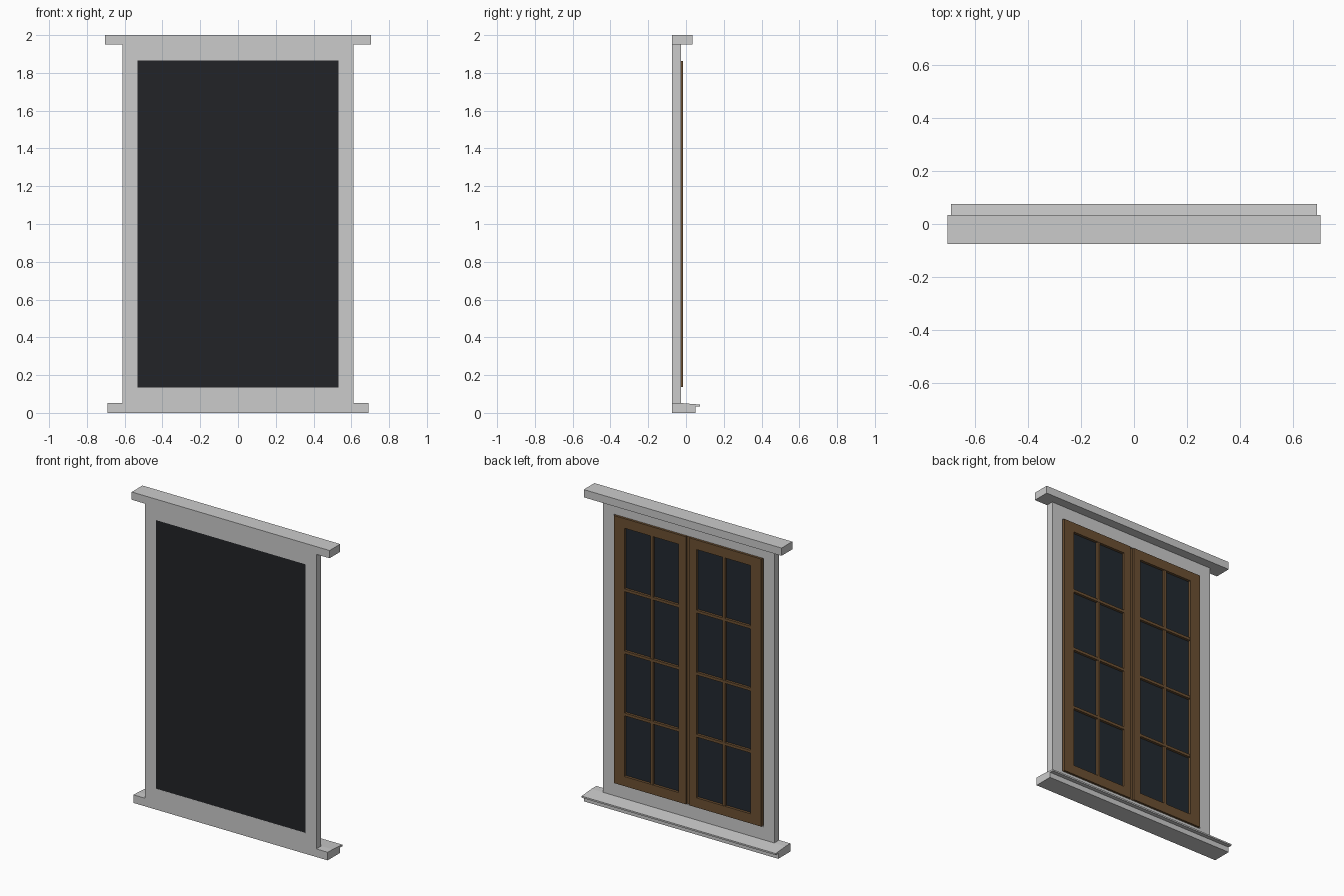
import bpy, bmesh

if "Cube" in bpy.data.objects:
    bpy.data.objects.remove(bpy.data.objects["Cube"])

def material(name, rgb):
    m = bpy.data.materials.new(name)
    m.diffuse_color = (*rgb, 1)
    m.use_nodes = True
    m.node_tree.nodes["Principled BSDF"].inputs["Base Color"].default_value = m.diffuse_color
    return m

WOOD = material("brown_wood", (0.15, 0.08, 0.032))
DARK = material("dark_backing", (0.016, 0.017, 0.02))
GLASS = material("dark_glass", (0.016, 0.022, 0.03))

def finish(name, bm, mat=None):
    bmesh.ops.recalc_face_normals(bm, faces=bm.faces)
    me = bpy.data.meshes.new(name)
    bm.to_mesh(me)
    bm.free()
    ob = bpy.data.objects.new(name, me)
    bpy.context.collection.objects.link(ob)
    if mat:
        me.materials.append(mat)
    return ob

def extrude(name, points, vec, mat=None):
    """Closed profile extruded along a vector."""
    bm = bmesh.new()
    face = bm.faces.new([bm.verts.new(p) for p in points])
    top = bmesh.ops.extrude_face_region(bm, geom=[face])["geom"]
    bmesh.ops.translate(bm, vec=vec,
                        verts=[v for v in top if isinstance(v, bmesh.types.BMVert)])
    return finish(name, bm, mat)

def box(name, x0, x1, y0, y1, z0, z1, mat=None):
    pts = [(x0, y0, z0), (x1, y0, z0), (x1, y0, z1), (x0, y0, z1)]
    return extrude(name, pts, (0, y1 - y0, 0), mat)

def ring(name, outer, inner, y0, y1, mat=None):
    """Rectangular frame with a rectangular opening: (x0, x1, z0, z1) each."""
    bm = bmesh.new()
    loops = []
    for (x0, x1, z0, z1), y in ((outer, y0), (inner, y0), (inner, y1), (outer, y1)):
        loops.append([bm.verts.new(p) for p in
                      ((x0, y, z0), (x1, y, z0), (x1, y, z1), (x0, y, z1))])
    for k in range(4):
        a, b = loops[k], loops[(k + 1) % 4]
        for i in range(4):
            j = (i + 1) % 4
            bm.faces.new((a[i], a[j], b[j], b[i]))
    return finish(name, bm, mat)

# Surround: header, jambs with rails, sloping sill with a thin lip
box("header", -0.705, 0.705, -0.075, 0.034, 1.95, 2.0)
ring("casing", (-0.611, 0.611, 0.05, 1.95), (-0.533, 0.533, 0.135, 1.865), -0.075, -0.026)
sill = [(-0.075, 0), (0.049, 0), (0.049, 0.034), (0.075, 0.034),
        (0.075, 0.044), (-0.026, 0.052), (-0.075, 0.052)]
extrude("sill", [(-0.692, y, z) for y, z in sill], (1.384, 0, 0))

# Dark panel flush with the front face
box("front_panel", -0.533, 0.533, -0.0745, -0.045, 0.135, 1.865, DARK)

# Two sashes with glass and glazing bars on the back
Z0, Z1 = 0.20, 1.80
for side, s in (("left", -1), ("right", 1)):
    def span(a, b):
        return tuple(sorted((s * a, s * b)))
    gx = span(0.063, 0.45)
    ring(side + "_sash", (*span(0.012, 0.525), 0.138, 1.862), (*gx, Z0, Z1),
         -0.045, -0.016, WOOD)
    box(side + "_glass", *gx, -0.045, -0.033, Z0, Z1, GLASS)
    box(side + "_upright_bar", *span(0.2475, 0.2655), -0.034, -0.018, Z0, Z1, WOOD)
    for i in (1, 2, 3):
        z = Z0 + (Z1 - Z0) * i / 4
        box(f"{side}_cross_bar_{i}", *gx, -0.034, -0.017, z - 0.009, z + 0.009, WOOD)

# Strip in the joint between the sashes
box("meeting_strip", -0.012, 0.012, -0.045, -0.028, 0.138, 1.862, WOOD)
